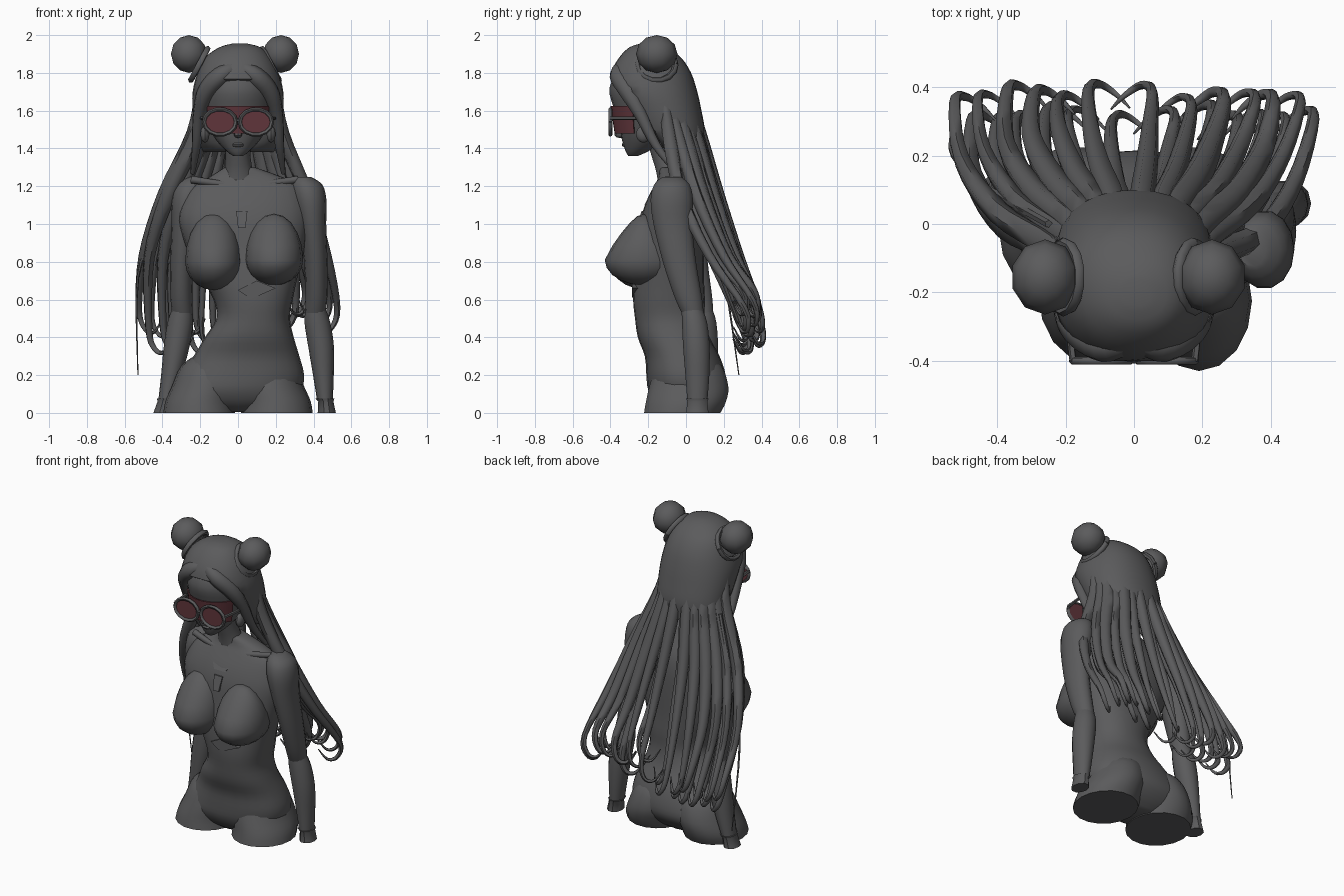
import bpy, bmesh, math, random
from mathutils import Vector

random.seed(4)

def material(name, rgb):
    m = bpy.data.materials.new(name)
    m.diffuse_color = (*rgb, 1)
    return m

GREY = material("dark_grey", (0.105, 0.105, 0.108))
RED = material("dark_red_lens", (0.115, 0.035, 0.043))

def finish(name, bm, mat=GREY, angle=40):
    bmesh.ops.recalc_face_normals(bm, faces=bm.faces)
    me = bpy.data.meshes.new(name)
    bm.to_mesh(me)
    bm.free()
    me.materials.append(mat)
    ob = bpy.data.objects.new(name, me)
    bpy.context.collection.objects.link(ob)
    bpy.context.view_layer.objects.active = ob
    ob.select_set(True)
    bpy.ops.object.shade_smooth_by_angle(angle=math.radians(angle))
    ob.select_set(False)
    return ob

def smooth(pts, n=3):
    """Catmull-Rom through tuples of any length."""
    out = []
    for i in range(len(pts) - 1):
        p = [pts[max(i - 1, 0)], pts[i], pts[i + 1], pts[min(i + 2, len(pts) - 1)]]
        for k in range(n):
            t = k / n
            out.append(tuple(0.5 * (2 * b + (c - a) * t + (2 * a - 5 * b + 4 * c - d) * t * t
                       + (3 * b - a - 3 * c + d) * t ** 3) for a, b, c, d in zip(*p)))
    return out + [pts[-1]]

def skin(name, rings, mat=GREY, angle=40):
    bm = bmesh.new()
    vs = [[bm.verts.new(c) for c in r] for r in rings]
    for a, b in zip(vs, vs[1:]):
        for i in range(len(a)):
            j = (i + 1) % len(a)
            bm.faces.new((a[i], a[j], b[j], b[i]))
    bm.faces.new(vs[0])
    bm.faces.new(vs[-1])
    return finish(name, bm, mat, angle)

def loft(name, rows, sides=20, power=1.0, limit=None, n=3):
    """Rows are (z, cx, cy, rx, ry); limit(z) flattens the front at that y."""
    rings = []
    for z, cx, cy, rx, ry in smooth(rows, n):
        ring = []
        for i in range(sides):
            a = 2 * math.pi * i / sides
            c, s = math.cos(a), math.sin(a)
            x = cx + rx * math.copysign(abs(c) ** power, c)
            y = cy + ry * math.copysign(abs(s) ** power, s)
            ring.append((x, max(y, limit(z)) if limit else y, z))
        rings.append(ring)
    return skin(name, rings)

def tube(name, pts, sides=6, n=4, mat=GREY):
    """Round tapered strand through (x, y, z, radius)."""
    pts = smooth(pts, n)
    P = [Vector(p[:3]) for p in pts]
    rings, u, old = [], None, None
    for i, p in enumerate(P):
        t = (P[min(i + 1, len(P) - 1)] - P[max(i - 1, 0)]).normalized()
        u = t.orthogonal().normalized() if u is None else old.rotation_difference(t) @ u
        old, v = t, t.cross(u)
        r = max(pts[i][3], 0.002)
        rings.append([p + r * (u * math.cos(k * 2 * math.pi / sides) + v * math.sin(k * 2 * math.pi / sides))
                      for k in range(sides)])
    return skin(name, rings, mat, 60)

def blob(name, loc, size, top=1.0, seg=16, cone=0.0):
    """Ellipsoid; top stretches the upper half, cone slopes its front back."""
    bm = bmesh.new()
    bmesh.ops.create_uvsphere(bm, u_segments=seg, v_segments=seg * 2 // 3, radius=1)
    for v in bm.verts:
        up = max(v.co.z, 0)
        k = top if up else 1
        v.co = Vector((v.co.x * size[0], v.co.y * size[1] * (1 - cone * up), v.co.z * size[2] * k)) + Vector(loc)
    return finish(name, bm)

def plate(name, outline, y, thick, mat=GREY, tilt=0.0):
    """Extruded front-facing outline of (x, z) points; tilt leans it back with height."""
    z0 = outline[0][1]
    return skin(name, [[(x, y + d + (z - z0) * tilt, z) for x, z in outline] for d in (0, thick)], mat, 20)

# Torso and thighs
loft("torso", [(0.005, 0, 0.0, 0.12, 0.1), (0.05, 0, 0.0, 0.28, 0.16), (0.12, 0, 0.005, 0.335, 0.205),
               (0.2, 0.025, 0.0, 0.325, 0.21), (0.3, 0.045, -0.02, 0.28, 0.198), (0.4, 0.06, -0.065, 0.235, 0.19),
               (0.5, 0.08, -0.085, 0.195, 0.185), (0.6, 0.08, -0.09, 0.21, 0.19), (0.72, 0.06, -0.09, 0.255, 0.185),
               (0.88, 0.04, -0.08, 0.315, 0.175), (1.02, 0.03, -0.075, 0.345, 0.165), (1.12, 0.035, -0.07, 0.325, 0.14),
               (1.2, 0.045, -0.07, 0.28, 0.10), (1.25, 0.04, -0.07, 0.19, 0.075), (1.3, 0.01, -0.08, 0.08, 0.06)], 24, 0.88)
for side, name in ((-1, "left"), (1, "right")):
    loft(name + "_thigh", [(0, side * 0.205, -0.02, 0.19, 0.205), (0.06, side * 0.2, 0.0, 0.185, 0.215),
                           (0.14, side * 0.175, 0.015, 0.175, 0.212), (0.25, side * 0.15, 0.015, 0.15, 0.175),
                           (0.32, side * 0.12, 0.0, 0.08, 0.1)], 18)
blob("left_breast", (-0.13, -0.2, 0.80), (0.15, 0.205, 0.15), 1.7, 16, 0.5)
blob("right_breast", (0.19, -0.225, 0.81), (0.155, 0.205, 0.135), 1.8, 16, 0.5)

# Arms: upper arm, forearm and cuffed wrist
def arm(name, shift):
    def rows(r):
        return [(z, *shift(x, y, z), a, b) for z, x, y, a, b in r]
    loft(name + "_upper_arm", rows([(0.53, 0.41, 0.035, 0.055, 0.06), (0.62, 0.415, 0.01, 0.058, 0.075),
         (0.8, 0.412, -0.035, 0.062, 0.09), (1.0, 0.395, -0.07, 0.072, 0.105), (1.13, 0.38, -0.075, 0.088, 0.115),
         (1.21, 0.365, -0.075, 0.08, 0.095), (1.25, 0.345, -0.075, 0.04, 0.05)]), 14)
    loft(name + "_forearm", rows([(0.07, 0.46, 0.06, 0.042, 0.055), (0.2, 0.452, 0.06, 0.055, 0.065),
         (0.35, 0.44, 0.055, 0.068, 0.072), (0.48, 0.42, 0.045, 0.068, 0.068), (0.56, 0.41, 0.03, 0.05, 0.055)]), 14)
    loft(name + "_wrist_cuff", rows([(0.0, 0.47, 0.06, 0.048, 0.062), (0.06, 0.465, 0.06, 0.04, 0.056),
         (0.075, 0.46, 0.06, 0.05, 0.062)]), 10, n=1)

arm("right", lambda x, y, z: (x, y))
arm("left", lambda x, y, z: (-x + 0.07 + 0.15 * min(z, 0.3), y + 0.03 + 0.04 * z))

# Collar bones, chest clasp and rib plate
for side, name in ((-1, "left"), (1, "right")):
    tube(name + "_collar_bone", [(0.02 + side * 0.02, -0.135, 1.2, 0.02), (0.03 + side * 0.14, -0.135, 1.215, 0.018),
                                 (0.035 + side * 0.28, -0.1, 1.235, 0.02)], 8)
plate("collar_plate", [(-0.06, 1.16), (-0.02, 1.10), (0.06, 1.10), (0.1, 1.16), (0.05, 1.18), (-0.02, 1.18)],
      -0.185, 0.06, tilt=0.6)
plate("chest_clasp", [(-0.01, 1.07), (0.05, 1.07), (0.04, 0.98), (0.0, 0.98)], -0.235, 0.05, tilt=0.3)
plate("rib_plate", [(0.0, 0.65), (0.06, 0.61), (0.11, 0.62), (0.2, 0.66), (0.1, 0.7)], -0.285, 0.03)

# Neck, head, nose and lips
loft("neck", [(1.18, 0.01, -0.06, 0.11, 0.085), (1.28, 0.005, -0.09, 0.075, 0.07), (1.38, 0, -0.12, 0.065, 0.07),
              (1.5, 0, -0.14, 0.07, 0.08)], 14)
loft("head", [(1.36, 0, -0.28, 0.025, 0.025), (1.385, 0, -0.26, 0.06, 0.06), (1.45, 0, -0.215, 0.12, 0.125),
              (1.53, 0, -0.2, 0.16, 0.155), (1.62, 0, -0.2, 0.18, 0.185), (1.72, 0, -0.2, 0.185, 0.205),
              (1.83, 0, -0.18, 0.16, 0.17), (1.92, 0, -0.18, 0.07, 0.08)], 20)
blob("nose", (0, -0.35, 1.475), (0.022, 0.03, 0.02), 3.0, 8)
blob("lips", (0, -0.32, 1.42), (0.035, 0.02, 0.014), 1.0, 10)

# Round glasses with a wrapped red shade
def circle(cx, rx, rz, n=14):
    return [(cx + rx * math.cos(2 * math.pi * i / n), 1.54 + rz * math.sin(2 * math.pi * i / n)) for i in range(n)]

def shade_ring(z, r):
    arc = [math.radians(205 + 130 * i / 14) for i in range(15)]
    return [(r * 0.92 * math.cos(a), -0.2 + r * math.sin(a), z) for a in arc]

skin("red_eye_shade", [shade_ring(1.48, 0.178) + shade_ring(1.48, 0.17)[::-1],
                       shade_ring(1.625, 0.2) + shade_ring(1.625, 0.192)[::-1]], RED)
for side, name in ((-1, "left"), (1, "right")):
    plate(name + "_lens", circle(side * 0.095, 0.082, 0.066), -0.4, 0.008, RED)
    rim = circle(side * 0.095, 0.085, 0.068)
    tube(name + "_rim", [(x, -0.4, z, 0.011) for x, z in rim + rim[:1]], 6, 1)
    tube(name + "_temple", [(side * 0.178, -0.4, 1.56, 0.011), (side * 0.19, -0.3, 1.56, 0.01),
                            (side * 0.2, -0.16, 1.56, 0.01)], 5, 1)
    blob(name + "_earring", (side * 0.175, -0.225, 1.475), (0.025, 0.04, 0.045), 1, 10)
tube("glasses_bridge", [(-0.015, -0.4, 1.55, 0.009), (0.015, -0.4, 1.55, 0.009)], 6, 1)

# Hair cap, open in front of the face, thinning out under the strands
def face_limit(z):
    return -0.42 if z > 1.78 else -0.42 + (1.78 - z) * 1.6 if z > 1.68 else -0.26 + (1.68 - z) * 0.5

loft("hair_cap", [(1.38, 0, 0.0, 0.2, 0.09), (1.43, 0, -0.04, 0.215, 0.135), (1.5, 0, -0.085, 0.23, 0.185),
                  (1.6, 0, -0.13, 0.24, 0.212), (1.7, 0, -0.175, 0.24, 0.235), (1.8, 0, -0.185, 0.215, 0.212),
                  (1.88, 0, -0.19, 0.175, 0.165), (1.935, 0.01, -0.2, 0.11, 0.1), (1.955, 0.01, -0.2, 0.04, 0.04)],
     28, 0.92, face_limit)

# Fringe locks, buns and bun bands
for side, name in ((-1, "left"), (1, "right")):
    tube(name + "_fringe", [(side * 0.005, -0.34, 1.835, 0.03), (side * 0.09, -0.355, 1.785, 0.05),
                            (side * 0.165, -0.305, 1.7, 0.05), (side * 0.205, -0.24, 1.58, 0.035),
                            (side * 0.22, -0.16, 1.42, 0.025), (side * 0.24, -0.05, 1.27, 0.012)], 8)
    bx = -0.26 if side < 0 else 0.228
    blob(name + "_bun", (bx, -0.155, 1.9), (0.1, 0.11, 0.1), 1, 10)
    ring = [(bx - side * 0.055 + side * 0.045 * math.sin(a), -0.155 + 0.1 * math.cos(a), 1.845 - 0.085 * math.sin(a), 0.016)
            for a in [2 * math.pi * i / 14 for i in range(15)]]
    tube(name + "_bun_band", ring, 6, 1)

# Long strands fanning backwards and curling in at the tips
def strand(t, length, width, gap):
    s = 1 if t > 0 else -1
    j = lambda k: random.uniform(-k, k)
    ex, ey = 0.51 * t + j(0.015), 0.39 + j(0.02) - gap
    ez = 0.5 - length
    wide = 1.06 if t < 0 else 1.0
    tube("hair_strand", [
        (0.205 * t, 0.01 - 0.13 * t * t, 1.72, width * 0.7),
        (0.235 * t, 0.075 - 0.14 * t * t - gap * 0.4, 1.48, width * 1.3),
        (0.37 * t * wide, 0.175 - 0.14 * t * t - gap, 1.15, width * 1.2),
        (0.47 * t * wide, 0.285 - 0.10 * t * t - gap, 0.83, width * 0.9),
        (ex, ey - 0.02, ez + 0.08, width * 0.6),
        (ex - s * 0.03, ey, ez - 0.03, width * 0.45),
        (ex - s * 0.08, ey - 0.03, ez - 0.05, width * 0.3),
        (ex - s * 0.12, ey - 0.07, ez + 0.02, 0.003)])

for i in range(24):
    u = -1 + 2 * i / 23 + random.uniform(-0.02, 0.02)
    t = math.copysign(abs(u) ** 0.7, u)
    strand(t, random.uniform(-0.08, 0.05) + (0.09 if t < 0 else 0), random.uniform(0.024, 0.036), 0.06 * (i % 2))
tube("loose_strand", [(-0.25, 0.0, 1.45, 0.012), (-0.42, 0.1, 1.0, 0.01), (-0.53, 0.2, 0.72, 0.007), (-0.53, 0.28, 0.2, 0.003)], 5)
